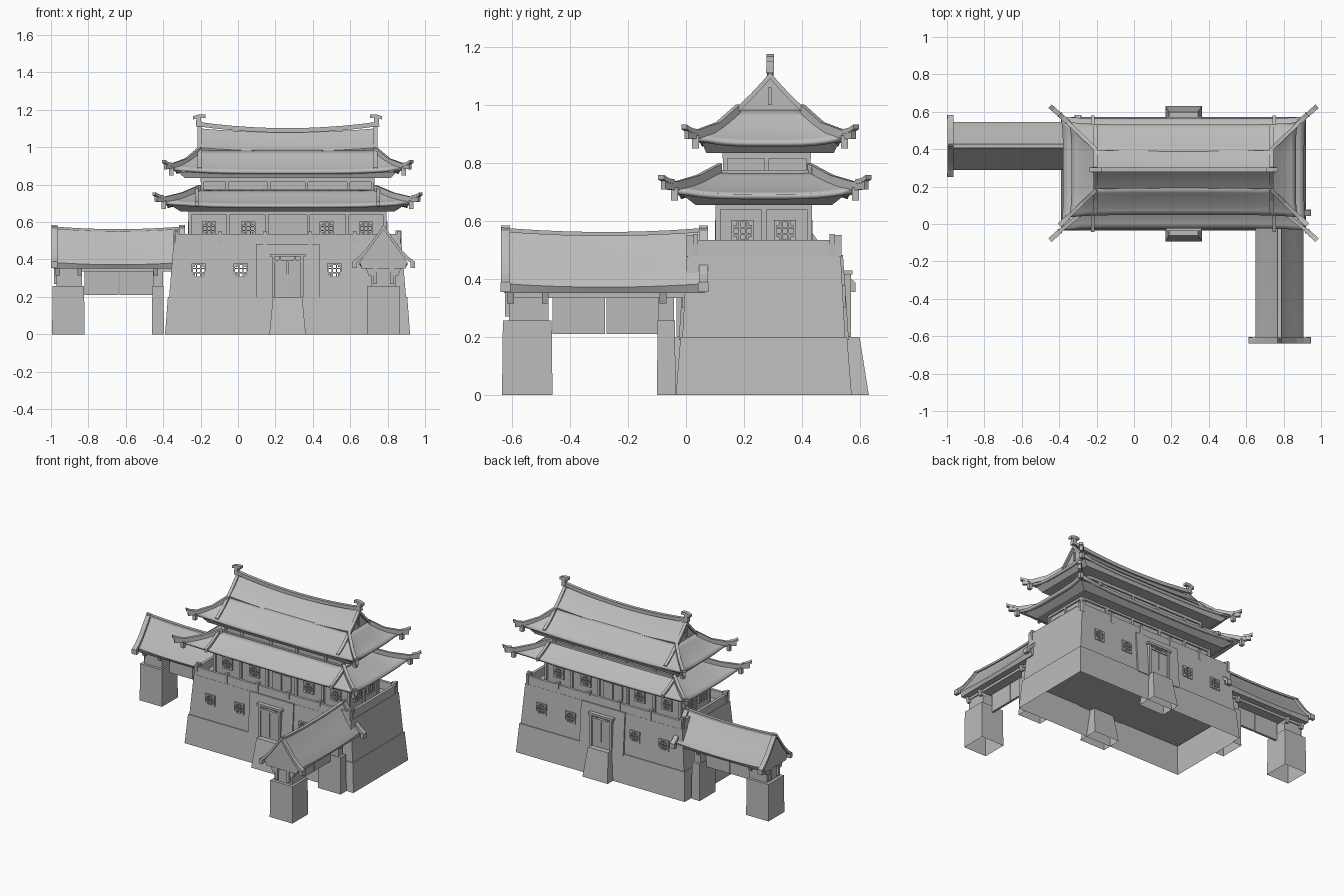
import bpy, bmesh, math
from mathutils import Vector, Matrix

if "Cube" in bpy.data.objects:
    bpy.data.objects.remove(bpy.data.objects["Cube"])

stone = bpy.data.materials.new("plain grey")
stone.use_nodes = True
GREY = (0.5, 0.5, 0.5, 1)
stone.diffuse_color = GREY
stone.node_tree.nodes["Principled BSDF"].inputs["Base Color"].default_value = GREY

CX, CY = 0.265, 0.268
SIDES = (-1, 1)
CORNERS = [(a, b) for a in SIDES for b in SIDES]


def finish(name, bm, at=(CX, CY, 0), turn=0, normals=True):
    if normals:
        bmesh.ops.recalc_face_normals(bm, faces=bm.faces)
    mesh = bpy.data.meshes.new(name)
    bm.to_mesh(mesh)
    bm.free()
    mesh.materials.append(stone)
    ob = bpy.data.objects.new(name, mesh)
    bpy.context.collection.objects.link(ob)
    ob.location = at
    ob.rotation_euler.z = turn
    return ob


def smooth(ob):
    bpy.ops.object.select_all(action='DESELECT')
    ob.select_set(True)
    bpy.context.view_layer.objects.active = ob
    bpy.ops.object.shade_smooth_by_angle(angle=math.radians(30))


def loft(bm, rings, bottom=True):
    """Skin a list of equal closed rings and cap the ends."""
    loops = [[bm.verts.new(p) for p in ring] for ring in rings]
    n = len(loops[0])
    for a, b in zip(loops, loops[1:]):
        for i in range(n):
            bm.faces.new((a[i], a[(i + 1) % n], b[(i + 1) % n], b[i]))
    if bottom:
        bm.faces.new(loops[0][::-1])
    bm.faces.new(loops[-1])


def block(bm, x, y, z0, z1, hx, hy, tx=None, ty=None, bottom=True):
    """Box, tapering to half sizes tx, ty at the top."""
    tx, ty = tx or hx, ty or hy
    loft(bm, [[(x + a * w, y + b * d, z) for a, b in ((-1, -1), (1, -1), (1, 1), (-1, 1))]
              for w, d, z in ((hx, hy, z0), (tx, ty, z1))], bottom)


def blocks(name, specs, **kw):
    bm = bmesh.new()
    for s in specs:
        block(bm, *s)
    return finish(name, bm, **kw)


def sweep(bm, path, w, h):
    """Upright rectangular bar along a path lying in one vertical plane."""
    path = [Vector(p) for p in path]
    run = path[-1] - path[0]
    side = Vector((-run.y, run.x, 0)).normalized() * w / 2
    up = Vector((0, 0, h))
    loft(bm, [[p - side, p + side, p + side + up, p - side + up] for p in path])


# Window openings: (x, y, z, facing turn) about the building centre
base_windows = [(x, b * 0.273, 0.34, 0) for x in (-0.475, -0.25, 0.25, 0.475) for b in SIDES]
hall_windows = [(x, b * 0.16, 0.566, 0) for x in (-0.42, -0.21, 0.21, 0.42) for b in SIDES]
side_windows = [(a * 0.525, y, 0.566, 1) for a in SIDES for y in (-0.073, 0.073)]


def cut(ob, name, specs):
    cutter = blocks(name, specs)
    cutter.hide_render = True
    cutter.hide_viewport = True
    mod = ob.modifiers.new("openings", 'BOOLEAN')
    mod.object = cutter
    mod.solver = 'EXACT'


# Battered base, open underneath
bm = bmesh.new()
block(bm, 0, 0, 0, 0.2, 0.655, 0.303, 0.64, 0.287, bottom=False)
finish("base_plinth", bm)
base = blocks("base_wall", [(0, 0, 0.19, 0.48, 0.634, 0.281, 0.61, 0.265)])
cut(base, "base_window_cutter", [(x, 0, 0.307, 0.373, 0.033, 0.5) for x, y, z, t in base_windows[::2]])
blocks("door_bay", [(0, 0, 0.19, 0.482, 0.17, 0.293, 0.17, 0.273)])

# Doors and sloping door steps, front and back
bm = bmesh.new()
for b in SIDES:
    block(bm, 0, b * 0.29, 0, 0.2, 0.0975, 0.072, 0.078, 0.04, bottom=False)
finish("door_steps", bm)
doors = []
for b in SIDES:
    y = b * 0.284
    doors += [(a * 0.035, y, 0.2, 0.39, 0.033, 0.008) for a in SIDES]
    doors += [(a * 0.076, y, 0.2, 0.42, 0.008, 0.017) for a in SIDES]
    doors += [(0, y, 0.415, 0.43, 0.095, 0.021), (0, y, 0.385, 0.398, 0.07, 0.014)]
    doors += [(x * 0.04, y, 0.398, 0.415, 0.006, 0.012) for x in SIDES]
blocks("base_doors", doors)

# Lattice windows
bm = bmesh.new()
for x, y, z, turned in base_windows + hall_windows + side_windows:
    bars = [(0, 0.034, 0.038, 0.004), (0.034, 0, 0.004, 0.038)]
    bars = [(s * u, s * v, hu, hv) for u, v, hu, hv in bars for s in SIDES]
    for s in SIDES:
        bars += [(s * 0.011, 0, 0.003, 0.03), (0, s * 0.011, 0.03, 0.003)]
        bars += [(s * 0.025, q * 0.025, 0.006, 0.006) for q in SIDES]
    for u, v, hu, hv in bars:
        dx, dy, hx, hy = (0, u, 0.008, hu) if turned else (u, 0, hu, 0.008)
        block(bm, x + dx, y + dy, z + v - hv, z + v + hv, hx, hy)
finish("lattice_windows", bm)

# Parapet with posts
walls = [(0, b * 0.252, 0.475, 0.535, 0.605, 0.012, 0.6, 0.009) for b in SIDES]
walls += [(a * 0.594, 0, 0.475, 0.535, 0.013, 0.26, 0.01, 0.255) for a in SIDES]
walls += [(x, b * 0.252, 0.475, 0.552, 0.009, 0.015) for x in (-0.594, -0.36, -0.12, 0.12, 0.36, 0.594) for b in SIDES]
walls += [(a * 0.594, b * 0.235, 0.475, 0.555, 0.016, 0.008) for a, b in CORNERS]
blocks("parapet", walls)

# Lower hall
hall = blocks("lower_hall", [(0, 0, 0.47, 0.69, 0.52, 0.155)])
cut(hall, "hall_window_cutter",
    [(x, 0, 0.535, 0.597, 0.032, 0.4) for x, y, z, t in hall_windows[::2]]
    + [(0, y, 0.535, 0.597, 0.8, 0.032) for y in (-0.073, 0.073)])
frame = [(x, b * 0.158, 0.48, 0.68, 0.009, 0.009) for x in (-0.52, -0.32, -0.112, 0.112, 0.32, 0.52) for b in SIDES]
frame += [(a * 0.522, 0, 0.48, 0.68, 0.008, 0.009) for a in SIDES]
frame += [(a * 0.038, b * 0.157, 0.48, 0.6, 0.034, 0.006) for a, b in CORNERS]
frame += [(0, 0, 0.64, 0.67, 0.53, 0.165), (0, 0, 0.655, 0.69, 0.57, 0.235, 0.625, 0.28)]
blocks("lower_hall_frame", frame)

# Upper hall
UY = 0.022
upper = [(0, UY - 0.012, 0.74, 0.85, 0.455, 0.142)]
upper += [(x, UY - 0.012 + b * 0.143, 0.75, 0.84, 0.008, 0.008) for x in (-0.455, -0.325, -0.1, 0.1, 0.325, 0.455) for b in SIDES]
upper += [(a * 0.456, UY - 0.012, 0.75, 0.84, 0.008, 0.008) for a in SIDES]
upper += [(0, UY - 0.012, 0.74, 0.775, 0.48, 0.157), (0, UY - 0.012, 0.815, 0.845, 0.465, 0.152)]
upper += [(0, UY, 0.835, 0.868, 0.55, 0.22, 0.585, 0.235)]
blocks("upper_hall", upper)


def skirt_roof(name, outer, inner, z0, z1, lift, flare, y):
    """Four concave slopes with raised corners."""
    bm = bmesh.new()
    nu, nv = 16, 6
    for k in range(4):
        spin = Matrix.Rotation(k * math.pi / 2, 3, 'Z')
        grid = []
        for j in range(nv + 1):
            v = j / nv
            hx, hy = (o + (i - o) * v for o, i in zip(outer, inner))
            if k % 2:
                hx, hy = hy, hx
            row = []
            for i in range(nu + 1):
                u = 2 * i / nu - 1
                f = flare * abs(u) ** 6 * (1 - v)
                z = z0 + (z1 - z0) * v ** 1.3 + lift * abs(u) ** 4 * (1 - v)
                row.append(bm.verts.new(spin @ Vector((u * (hx + f), -hy - f, z))))
            grid.append(row)
        for j in range(nv):
            for i in range(nu):
                bm.faces.new((grid[j][i], grid[j][i + 1], grid[j + 1][i + 1], grid[j + 1][i]))
    bmesh.ops.remove_doubles(bm, verts=bm.verts, dist=1e-4)
    ob = finish(name, bm, at=(CX, CY + y, 0), normals=False)
    mod = ob.modifiers.new("tile thickness", 'SOLIDIFY')
    mod.thickness = 0.018
    smooth(ob)


def hip_ridges(name, inner, outer, tip, zs, y):
    """Corner ridges ending in upturned finials."""
    bm = bmesh.new()
    for a, b in CORNERS:
        mid = [(p * 0.5 + q * 0.5) for p, q in zip(inner, outer)]
        path = [(a * p[0], b * p[1], z) for p, z in zip((inner, mid, outer, tip), zs)]
        sweep(bm, path, 0.02, 0.03)
        end, out = Vector(path[-1]), Vector(path[-1]) - Vector(path[-2])
        out.z = 0
        out.normalize()
        curl = [end - out * 0.045, end - out * 0.015, end + out * 0.012]
        rise = (0.018, 0.022, 0.034)
        sweep(bm, [p + Vector((0, 0, r)) for p, r in zip(curl, rise)], 0.026, 0.016)
        foot = Vector(path[-2]) + out * 0.01
        block(bm, foot.x, foot.y, zs[2] - 0.035, zs[2] + 0.01, 0.012, 0.012)
    finish(name, bm, at=(CX, CY + y, 0))


# Lower roof
skirt_roof("lower_roof", (0.645, 0.293), (0.465, 0.15), 0.692, 0.772, 0.02, 0.012, 0.002)
hip_ridges("lower_hip_ridges", (0.47, 0.155), (0.655, 0.305), (0.705, 0.35), (0.768, 0.728, 0.706, 0.709), 0.004)
bm = bmesh.new()
for a, b in CORNERS:
    sweep(bm, [(a * 0.485, b * 0.165, 0.76), (a * 0.485, b * 0.24, 0.715), (a * 0.485, b * 0.312, 0.685)], 0.018, 0.024)
finish("lower_slope_ridges", bm)

# Upper roof: skirt below, gable above
skirt_roof("upper_roof_skirt", (0.6, 0.242), (0.462, 0.1), 0.872, 0.985, 0.02, 0.012, UY)
hip_ridges("upper_hip_ridges", (0.47, 0.11), (0.615, 0.25), (0.655, 0.288), (0.972, 0.91, 0.884, 0.882), UY)


def gable_roof(name, half, x0, x1, sag, floor, **kw):
    """Solid ridge roof along x from a half profile of (offset, height)."""
    bm = bmesh.new()
    rings = []
    for i in range(13):
        t = i / 6 - 1
        top = [(-o, z) for o, z in half[::-1]] + list(half[1:])
        ring = [(o, z + sag * t * t) for o, z in top]
        ring += [(half[-1][0] - 0.012, floor), (0.012 - half[-1][0], floor)]
        rings.append([(x0 + (x1 - x0) * i / 12, o, z) for o, z in ring])
    loft(bm, rings)
    smooth(finish(name, bm, **kw))


roof_at = (CX, CY + UY, 0)
gable_roof("upper_roof_gable", [(0, 1.08), (0.03, 1.045), (0.065, 1.01), (0.104, 0.978)], -0.465, 0.465, 0.02, 0.95, at=roof_at)
bm = bmesh.new()
sweep(bm, [(x / 10 * 0.49, 0, 1.078 + 0.035 * (x / 10) ** 2) for x in range(-10, 11, 2)], 0.022, 0.024)
for a in SIDES:
    # Ridge end finials
    block(bm, a * 0.475, 0, 1.11, 1.16, 0.016, 0.014, 0.012, 0.012)
    sweep(bm, [(a * 0.44, 0, 1.157), (a * 0.475, 0, 1.158), (a * 0.505, 0, 1.148)], 0.026, 0.018)
    # Ridges down the gable edges
    for b in SIDES:
        sweep(bm, [(a * 0.47, b * o, z) for o, z in
                   ((0, 1.09), (0.03, 1.056), (0.065, 1.018), (0.104, 0.98), (0.17, 0.915), (0.235, 0.87))], 0.022, 0.022)
    block(bm, a * 0.467, 0, 1.0, 1.06, 0.006, 0.007)
finish("upper_ridges", bm, at=roof_at)


# Side gates
def gate(name, at, turn):
    kw = dict(at=at, turn=turn)
    bm = bmesh.new()
    block(bm, 0.093, 0, 0, 0.257, 0.087, 0.088, 0.084, 0.086, bottom=False)
    block(bm, 0.572, 0, 0, 0.257, 0.032, 0.088, 0.03, 0.086, bottom=False)
    finish(name + "_piers", bm, **kw)
    parts = [(0.098, 0, 0.25, 0.36, 0.068, 0.068), (0.572, 0, 0.25, 0.36, 0.026, 0.068)]
    parts += [(x, b * 0.06, 0.315, 0.36, 0.012, 0.02, 0.012, 0.036) for x in (0.035, 0.155, 0.56) for b in SIDES]
    parts += [(0.028, b * 0.045, 0.27, 0.36, 0.012, 0.01) for b in SIDES]
    parts += [(0.36, 0, 0.335, 0.358, 0.33, 0.075)]
    blocks(name + "_brackets", parts, **kw)
    blocks(name + "_doors", [(0.363 + a * 0.0925, 0, 0.21, 0.358, 0.09, 0.008) for a in SIDES], **kw)
    half = [(0, 0.552), (0.035, 0.5), (0.075, 0.445), (0.11, 0.402), (0.128, 0.372)]
    gable_roof(name + "_roof", half, 0.012, 0.705, 0.012, 0.352, **kw)
    bm = bmesh.new()
    edge = [(0, 0.56), (0.045, 0.497), (0.09, 0.435), (0.13, 0.393), (0.166, 0.365)]
    for x in (0.018, 0.7):
        for b in SIDES:
            sweep(bm, [(x, b * o, z) for o, z in edge], 0.032, 0.024)
            block(bm, x, b * 0.156, 0.355, 0.388, 0.018, 0.011)
    sweep(bm, [(0.005 + 0.71 * i / 10, 0, 0.548 + 0.015 * (i / 5 - 1) ** 2) for i in range(11)], 0.022, 0.014)
    finish(name + "_ridges", bm, **kw)


gate("left_side_gate", (0.778, -0.64, 0), math.pi / 2)
gate("right_side_gate", (-1.0, 0.417, 0), 0)
